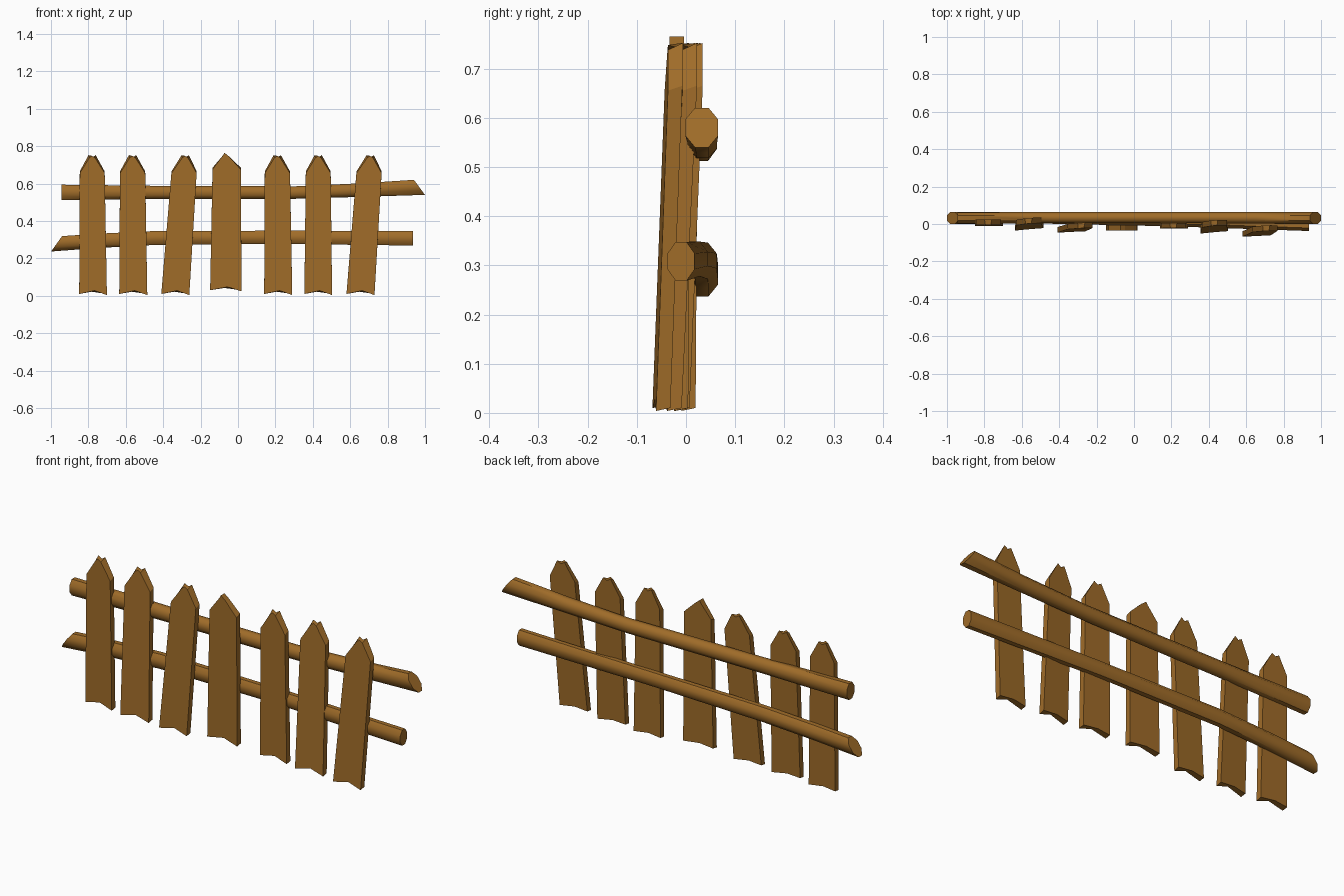
import bpy, math

if "Cube" in bpy.data.objects:
    bpy.data.objects.remove(bpy.data.objects["Cube"])

wood = bpy.data.materials.new("wood")
wood.diffuse_color = (0.35, 0.15, 0.022, 1)
wood.use_nodes = True
wood.node_tree.nodes["Principled BSDF"].inputs["Base Color"].default_value = wood.diffuse_color


def make(name, verts, faces):
    me = bpy.data.meshes.new(name)
    me.from_pydata(verts, [], faces)
    me.materials.append(wood)
    ob = bpy.data.objects.new(name, me)
    bpy.context.collection.objects.link(ob)
    return ob


# Half-width factor and height of the board outline; front and back tips differ
FRONT = [(-1, 0), (0.1, 0.018), (1, -0.006), (0.9, 0.645), (0.2, 0.728),
         (0, 0.738), (-0.2, 0.728), (-0.9, 0.645)]
BACK = [(-1, 0.004), (-0.1, 0.012), (1, 0), (0.9, 0.655), (0.26, 0.742),
        (0, 0.73), (-0.26, 0.742), (-0.9, 0.655)]


def picket(name, xb, xt, w, yb, yt, twist, z0=0.01, single=False):
    """Pointed board leaning from (xb, yb) at the foot to (xt, yt) at the tip."""
    verts = []
    for side, prof in ((-1, FRONT), (1, BACK)):
        for i, (u, z) in enumerate(prof):
            if single and i in (4, 5, 6):
                u, z = ((0.15, 0.715), (-0.15, 0.735), (-0.25, 0.72))[i - 4]
            f = z / 0.74
            dx = u * w / 2
            verts.append((xb + (xt - xb) * f + dx,
                          yb + (yt - yb) * f + side * 0.0145 + twist * dx, z0 + z))
    n = len(FRONT)
    faces = [tuple(range(n)), tuple(range(2 * n - 1, n - 1, -1))]
    faces += [(i, i + n, (i + 1) % n + n, (i + 1) % n) for i in range(n)]
    return make(name, verts, faces)


# Seven pickets: foot x, tip x, width, foot y, tip y, twist
rows = [(-0.775, -0.78, 0.148, 0.005, 0.01, 0.0),
        (-0.56, -0.564, 0.15, -0.014, 0.017, 0.09),
        (-0.335, -0.282, 0.15, -0.028, -0.008, 0.05),
        (-0.065, -0.06, 0.168, -0.019, -0.019, 0.0),
        (0.215, 0.21, 0.15, -0.01, -0.008, 0.0),
        (0.429, 0.429, 0.148, -0.03, 0.006, 0.09),
        (0.655, 0.707, 0.15, -0.05, -0.022, 0.05)]
for i, r in enumerate(rows):
    mid = i == 3
    picket(f"picket_{i + 1}", *r, z0=0.03 if mid else 0.01, single=mid)


def rail(name, stations, sides=8):
    """Eight-sided bar through (x, y, z, ry, rz, slant) rings, slant skews the end cut."""
    verts, faces = [], []
    for x, y, z, ry, rz, slant in stations:
        for k in range(sides):
            a = 2 * math.pi * (k + 0.5) / sides
            c, s = math.cos(a) * 1.06, math.sin(a) * 1.06
            verts.append((x - slant * s, y + ry * c, z + rz * s))
    for j in range(len(stations) - 1):
        for k in range(sides):
            a, b = j * sides + k, j * sides + (k + 1) % sides
            faces.append((a, b, b + sides, a + sides))
    last = (len(stations) - 1) * sides
    faces.append(tuple(range(sides - 1, -1, -1)))
    faces.append(tuple(range(last, last + sides)))
    ob = make(name, verts, faces)
    bpy.ops.object.select_all(action='DESELECT')
    ob.select_set(True)
    bpy.context.view_layer.objects.active = ob
    bpy.ops.object.shade_smooth_by_angle(angle=math.radians(50))


# Rails, each with one square end and one slanted end
rail("upper_rail", [(-0.945, 0.032, 0.553, 0.031, 0.042, 0),
                    (-0.45, 0.034, 0.553, 0.03, 0.036, 0),
                    (0.3, 0.034, 0.552, 0.03, 0.034, 0),
                    (0.65, 0.033, 0.565, 0.031, 0.037, 0),
                    (0.97, 0.032, 0.580, 0.034, 0.041, 0.03)])
rail("lower_rail", [(-0.97, 0.032, 0.278, 0.034, 0.042, -0.03),
                    (-0.75, 0.033, 0.294, 0.032, 0.039, 0),
                    (-0.45, 0.032, 0.309, 0.031, 0.038, 0),
                    (0.2, 0.016, 0.313, 0.029, 0.036, 0),
                    (0.935, -0.01, 0.308, 0.028, 0.040, 0)])
